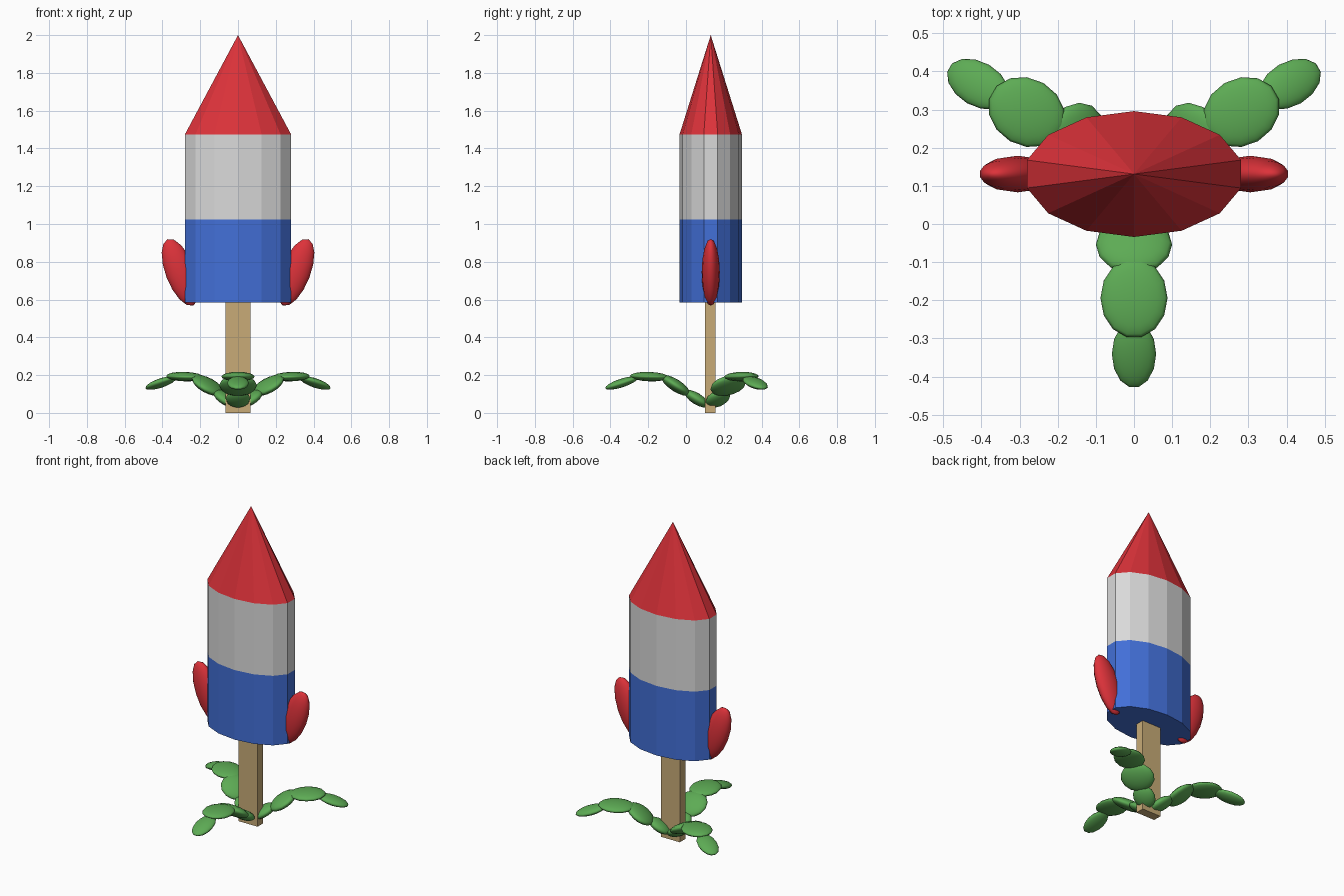
import bpy
from math import radians, cos, sin

if "Cube" in bpy.data.objects:
    bpy.data.objects.remove(bpy.data.objects["Cube"], do_unlink=True)

CENTRE_Y = 0.131


def material(name, rgb):
    mat = bpy.data.materials.new(name)
    mat.use_nodes = True
    mat.diffuse_color = (*rgb, 1)
    mat.node_tree.nodes["Principled BSDF"].inputs["Base Color"].default_value = (*rgb, 1)
    return mat


red = material("red", (0.72, 0.032, 0.042))
blue = material("blue", (0.055, 0.16, 0.68))
grey = material("light grey", (0.7, 0.7, 0.7))
green = material("leaf green", (0.11, 0.41, 0.09))
wood = material("wood", (0.58, 0.41, 0.185))


def finish(name, mat):
    obj = bpy.context.object
    obj.name = obj.data.name = name
    obj.data.materials.append(mat)
    return obj


def body_section(name, bottom, top, top_radius, mat):
    """Flat-sided oval section, with a zero top radius giving a point."""
    bpy.ops.mesh.primitive_cone_add(vertices=14, radius1=1, radius2=top_radius, depth=top - bottom,
                                    location=(0, CENTRE_Y, (top + bottom) / 2))
    bpy.context.object.scale = (0.288, 0.165, 1)
    return finish(name, mat)


def ellipsoid(name, location, radii, rotation, mat):
    bpy.ops.mesh.primitive_uv_sphere_add(segments=14, ring_count=8, radius=1,
                                         location=location, rotation=rotation)
    bpy.context.object.scale = radii
    bpy.ops.object.shade_smooth()
    return finish(name, mat)


# Rocket body
body_section("lower_body", 0.585, 1.025, 1, blue)
body_section("upper_body", 1.025, 1.475, 1, grey)
body_section("nose_cone", 1.475, 2.0, 0, red)

# Stick
bpy.ops.mesh.primitive_cube_add(size=1, location=(0, 0.129, 0.31))
bpy.context.object.scale = (0.132, 0.055, 0.62)
finish("stick", wood)

# Side fins, leaning outward
for side, label in ((1, "left"), (-1, "right")):
    ellipsoid(f"{label}_fin", (side * 0.305, CENTRE_Y, 0.744), (0.08, 0.048, 0.188),
              (0, side * radians(21), 0), red)

# Leaf lobes: distance from stick, height, (length, width, thickness), upward tilt
LOBES = (
    (0.075, 0.075, (0.075, 0.065, 0.03), 32),
    (0.185, 0.145, (0.09, 0.1, 0.032), 33),
    (0.325, 0.192, (0.105, 0.088, 0.025), 2),
    (0.472, 0.158, (0.093, 0.058, 0.023), -18),
)

# Three arching leaves around the foot of the stick
for label, degrees in (("front", -90), ("left", 30), ("right", 150)):
    turn = radians(degrees)
    for i, (dist, height, radii, tilt) in enumerate(LOBES, 1):
        ellipsoid(f"{label}_leaf_lobe_{i}",
                  (dist * cos(turn), CENTRE_Y + dist * sin(turn), height),
                  radii, (0, -radians(tilt), turn), green)
